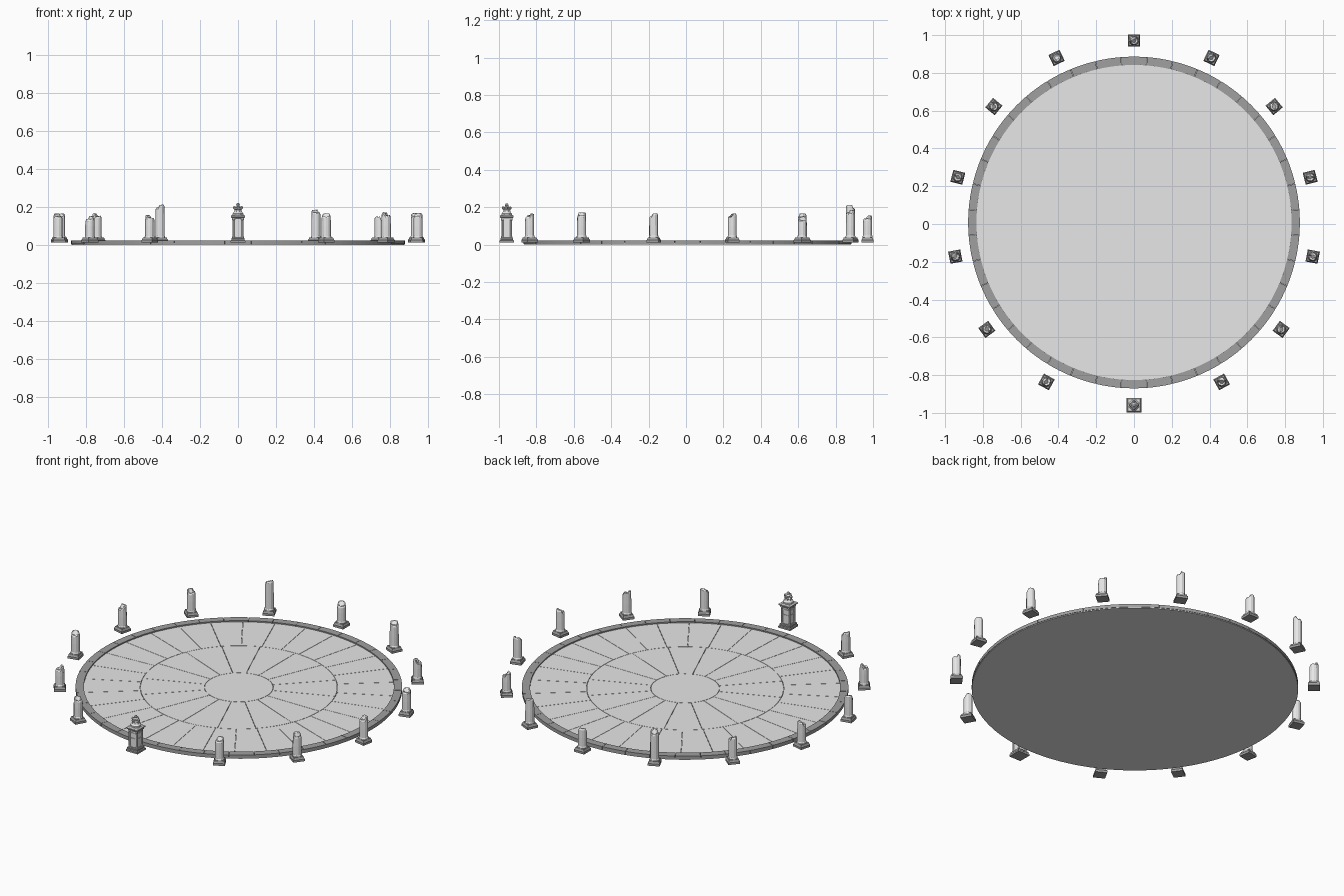
import bpy, bmesh, math, random
from mathutils import Matrix

if "Cube" in bpy.data.objects:
    bpy.data.objects.remove(bpy.data.objects["Cube"])

random.seed(7)
CY = 0.008          # centre of the plaza in y
RING = 0.963        # radius on which the pillars stand


def material(name, v):
    m = bpy.data.materials.new(name)
    m.diffuse_color = (v, v, v, 1)
    m.use_nodes = True
    m.node_tree.nodes["Principled BSDF"].inputs["Base Color"].default_value = m.diffuse_color
    return m


PALE = material("pale stone", 0.80)
KERB = material("grey stone", 0.35)


def finish(bm, name, mat, matrix=None):
    bmesh.ops.recalc_face_normals(bm, faces=bm.faces)
    me = bpy.data.meshes.new(name)
    bm.to_mesh(me)
    bm.free()
    me.materials.append(mat)
    ob = bpy.data.objects.new(name, me)
    bpy.context.collection.objects.link(ob)
    ob.matrix_world = matrix or Matrix.Translation((0, CY, 0))
    return ob


def loft(bm, levels, sides, rot=0.0, offset=(0, 0)):
    """Stack of (radius, z) rings joined into a closed solid."""
    rings = []
    for r, z in levels:
        rings.append([bm.verts.new((offset[0] + r * math.cos(rot + i * math.tau / sides),
                                    offset[1] + r * math.sin(rot + i * math.tau / sides), z))
                      for i in range(sides)])
    for a, b in zip(rings, rings[1:]):
        for i in range(sides):
            j = (i + 1) % sides
            bm.faces.new((a[i], a[j], b[j], b[i]))
    bm.faces.new(rings[0][::-1])
    bm.faces.new(rings[-1])
    return rings


def square(bm, levels, offset=(0, 0)):
    """Square loft, levels given as (half width, z)."""
    return loft(bm, [(h * math.sqrt(2), z) for h, z in levels], 4, math.pi / 4, offset)


def slabs(name, mat, r0, r1, z0, z1, count, start, gap=0.002, steps=4):
    """Ring of wedge blocks with narrow open joints."""
    bm = bmesh.new()
    for k in range(count):
        a0 = math.radians(start) + k * math.tau / count
        a1 = a0 + math.tau / count
        rows = []
        for s in range(steps + 1):
            t = s / steps
            row = []
            for r, z in ((r0, z0), (r1, z0), (r1, z1), (r0, z1)):
                g = gap / 2 / r
                a = (a0 + g) * (1 - t) + (a1 - g) * t
                row.append(bm.verts.new((r * math.cos(a), r * math.sin(a), z)))
            rows.append(row)
        for p, q in zip(rows, rows[1:]):
            for i in range(4):
                j = (i + 1) % 4
                bm.faces.new((p[i], p[j], q[j], q[i]))
        bm.faces.new(rows[0])
        bm.faces.new(rows[-1])
    return finish(bm, name, mat)


# Round foundation, paving and raised kerb
bm = bmesh.new()
loft(bm, [(0.875, 0.0), (0.875, 0.010)], 120)
finish(bm, "foundation", PALE)

bm = bmesh.new()
loft(bm, [(0.184, 0.009), (0.184, 0.016)], 64)
finish(bm, "centre_paving", PALE)
slabs("inner_paving", PALE, 0.186, 0.529, 0.009, 0.016, 16, 0, steps=6)
slabs("outer_paving", PALE, 0.531, 0.834, 0.009, 0.016, 30, 3.5)
slabs("kerb_blocks", KERB, 0.834, 0.878, 0.004, 0.023, 40, 4.5)


def pillar(index, angle, top):
    """Broken column on a square plinth, turned to face the centre."""
    a = math.radians(angle)          # measured clockwise from the back
    place = Matrix.Translation((RING * math.sin(a), CY + RING * math.cos(a), 0)) \
        @ Matrix.Rotation(-a, 4, 'Z')
    bm = bmesh.new()
    square(bm, [(0.0325, 0.012), (0.0325, 0.025), (0.029, 0.030), (0.027, 0.038)])
    finish(bm, "pillar_plinth_%d" % index, KERB, place)

    bm = bmesh.new()
    rings = loft(bm, [(0.0265, 0.037), (0.0265, 0.044), (0.0245, 0.048), (0.0245, 0.10),
                      (0.0235, top - 0.016), (0.019, top - 0.008), (0.010, top - 0.010)], 12)
    # Ragged broken top: one side stands higher than the other
    lean = random.uniform(0, math.tau)
    for ring in rings[4:]:
        for i, v in enumerate(ring):
            side = math.cos(i * math.tau / 12 - lean)
            v.co.z += (0.008 if side > 0.1 else -0.008) + random.uniform(-0.004, 0.003)
            v.co.z = min(v.co.z, top)
    finish(bm, "broken_column_%d" % index, PALE, place)


# Heights run outward from the back pillar on each side
right_heights = [0.155, 0.185, 0.15, 0.167, 0.167, 0.172, 0.167]
left_heights = [None, 0.212, 0.167, 0.165, 0.165, 0.152, 0.158]
for k in range(7):
    pillar(k, k * 25.2, right_heights[k])
    if k:
        pillar(k + 10, -k * 25.2, left_heights[k])

# Small shrine at the front
SHRINE = Matrix.Translation((0, -0.9585, 0))

bm = bmesh.new()
square(bm, [(0.0385, 0.012), (0.0385, 0.022), (0.034, 0.026), (0.034, 0.034), (0.030, 0.038)])
finish(bm, "shrine_plinth", KERB, SHRINE)

bm = bmesh.new()
square(bm, [(0.023, 0.037), (0.023, 0.136)])
finish(bm, "shrine_body", PALE, SHRINE)

bm = bmesh.new()
for sx in (-1, 1):
    for sy in (-1, 1):
        loft(bm, [(0.0075, 0.037), (0.0075, 0.043), (0.0055, 0.046), (0.0055, 0.127),
                  (0.0075, 0.131), (0.0075, 0.136)], 8, math.pi / 8, (sx * 0.0235, sy * 0.0235))
finish(bm, "shrine_corner_columns", PALE, SHRINE)

bm = bmesh.new()
square(bm, [(0.0255, 0.086), (0.0255, 0.092)])
square(bm, [(0.0255, 0.118), (0.0255, 0.123)])
finish(bm, "shrine_bands", PALE, SHRINE)

bm = bmesh.new()
square(bm, [(0.031, 0.135), (0.031, 0.141), (0.037, 0.147), (0.037, 0.153), (0.031, 0.158)])
finish(bm, "shrine_cornice", PALE, SHRINE)

bm = bmesh.new()
loft(bm, [(0.030, 0.157), (0.030, 0.166), (0.022, 0.174), (0.020, 0.184), (0.024, 0.188),
          (0.020, 0.193)], 8, math.pi / 8)
finish(bm, "shrine_drum", PALE, SHRINE)

# Worn crowning ornament with a tall knob and broken side lobes
bm = bmesh.new()
loft(bm, [(0.013, 0.191), (0.016, 0.200), (0.008, 0.206), (0.010, 0.212), (0.005, 0.220)], 8)
for sx, sy in ((-1, 0), (1, 0), (0, -1), (0, 1)):
    loft(bm, [(0.006, 0.190), (0.008, 0.198), (0.004, 0.204)], 6, 0.3, (sx * 0.019, sy * 0.019))
finish(bm, "shrine_ornament", PALE, SHRINE)
